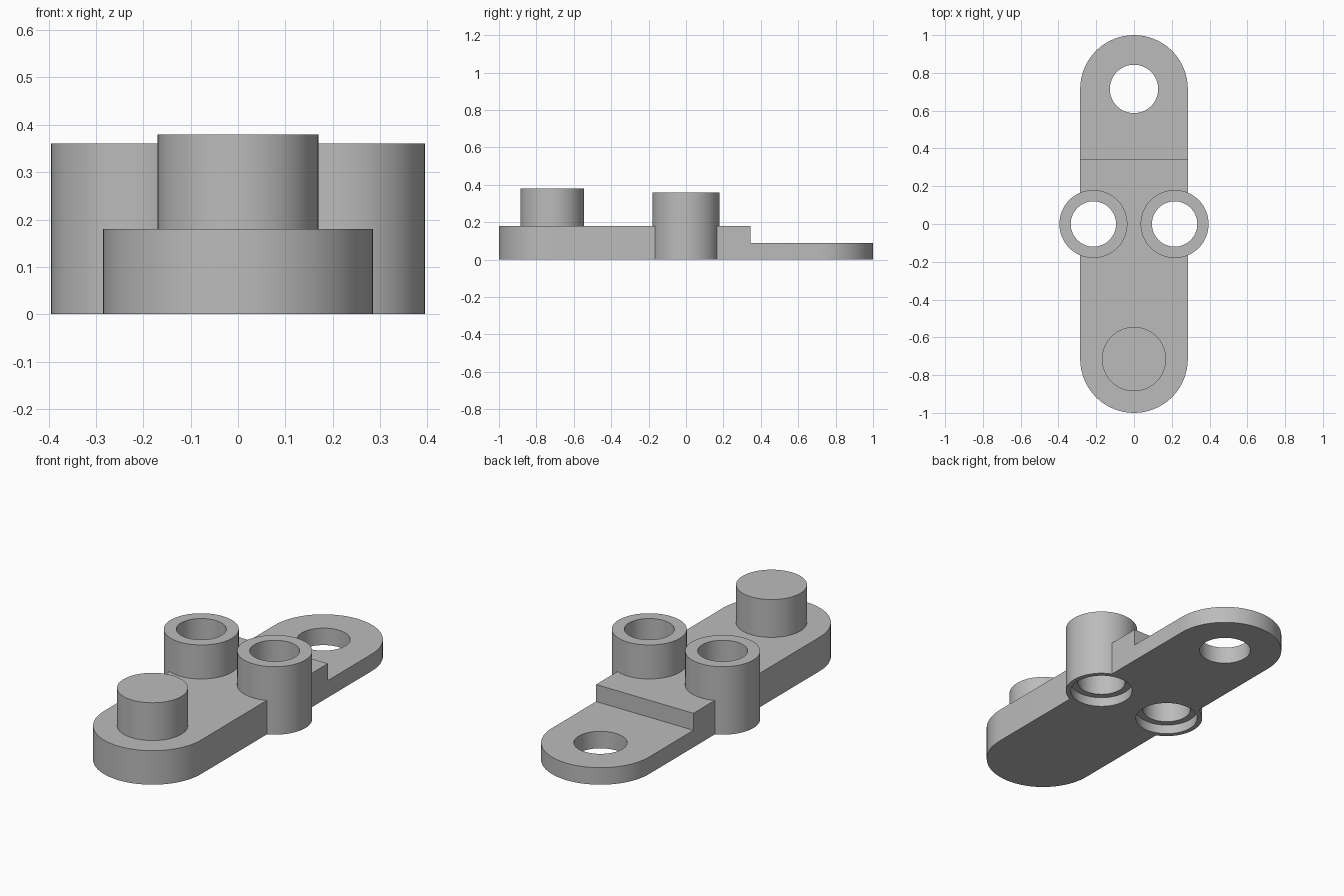
import bpy, bmesh
from math import cos, sin, pi, radians

default = bpy.data.objects.get("Cube")
if default:
    bpy.data.objects.remove(default, do_unlink=True)

SEG = 64
HALF_W = 0.285            # half width of the plate and radius of its ends
END_Y = 1 - HALF_W        # centre of each rounded end
THICK, THIN, STEP_Y = 0.18, 0.09, 0.345
TUBE_X, TUBE_R, BORE_R, TUBE_H = 0.215, 0.18, 0.12, 0.36

grey = bpy.data.materials.new("plain_grey")
grey.use_nodes = True
colour = (0.5, 0.5, 0.5, 1)
grey.diffuse_color = colour
grey.node_tree.nodes["Principled BSDF"].inputs["Base Color"].default_value = colour


def finish(bm, name):
    bmesh.ops.recalc_face_normals(bm, faces=bm.faces)
    mesh = bpy.data.meshes.new(name)
    bm.to_mesh(mesh)
    bm.free()
    mesh.materials.append(grey)
    obj = bpy.data.objects.new(name, mesh)
    bpy.context.collection.objects.link(obj)
    return obj


def arc(x, y, r, start=0.0, sweep=2 * pi, steps=SEG, closed=True):
    count = steps if closed else steps + 1
    return [(x + r * cos(start + sweep * i / steps),
             y + r * sin(start + sweep * i / steps)) for i in range(count)]


def prism(name, outline, z0, z1):
    bm = bmesh.new()
    face = bm.faces.new([bm.verts.new((x, y, z0)) for x, y in outline])
    up = bmesh.ops.extrude_face_region(bm, geom=[face])["geom"]
    verts = [v for v in up if isinstance(v, bmesh.types.BMVert)]
    bmesh.ops.translate(bm, verts=verts, vec=(0, 0, z1 - z0))
    return finish(bm, name)


def ring(name, x, y, profile):
    """Revolve a closed (radius, height) profile about a vertical axis."""
    bm = bmesh.new()
    loops = [[bm.verts.new((px, py, z)) for px, py in arc(x, y, r)]
             for r, z in profile]
    for a, b in zip(loops, loops[1:] + loops[:1]):
        for i in range(SEG):
            j = (i + 1) % SEG
            bm.faces.new((a[i], a[j], b[j], b[i]))
    return finish(bm, name)


def cut(target, cutter):
    mod = target.modifiers.new("cut", 'BOOLEAN')
    mod.operation, mod.solver, mod.object = 'DIFFERENCE', 'EXACT', cutter
    bpy.context.view_layer.objects.active = target
    bpy.ops.object.modifier_apply(modifier=mod.name)
    bpy.data.objects.remove(cutter, do_unlink=True)


# Round-ended plate, stepped down at the back, with an eye hole
outline = (arc(0, END_Y, HALF_W, 0, pi, SEG // 2, False)
           + arc(0, -END_Y, HALF_W, pi, pi, SEG // 2, False))
plate = prism("base_plate", outline, 0, THICK)
step = [(-1, STEP_Y), (1, STEP_Y), (1, 2), (-1, 2)]
cut(plate, prism("step_cutter", step, THIN, 1))
cut(plate, prism("eye_cutter", arc(0, END_Y, 0.128), -1, 1))

# Pair of open tubes set into the plate, each counterbored underneath
tube_profile = [(TUBE_R, 0), (TUBE_R, TUBE_H), (BORE_R, TUBE_H),
                (BORE_R, 0.05), (0.155, 0.05), (0.155, 0)]
parts = [plate]
for side, name in ((1, "left_tube"), (-1, "right_tube")):
    cut(plate, prism("socket_cutter", arc(side * TUBE_X, 0, TUBE_R), -1, 1))
    parts.append(ring(name, side * TUBE_X, 0, tube_profile))

# Solid round peg at the front
parts.append(prism("front_peg", arc(0, -END_Y, 0.17), THICK, 0.38))

# Smooth the round walls, keep the edges crisp
bpy.ops.object.select_all(action='DESELECT')
for part in parts:
    part.select_set(True)
bpy.context.view_layer.objects.active = plate
bpy.ops.object.shade_smooth_by_angle(angle=radians(30))
